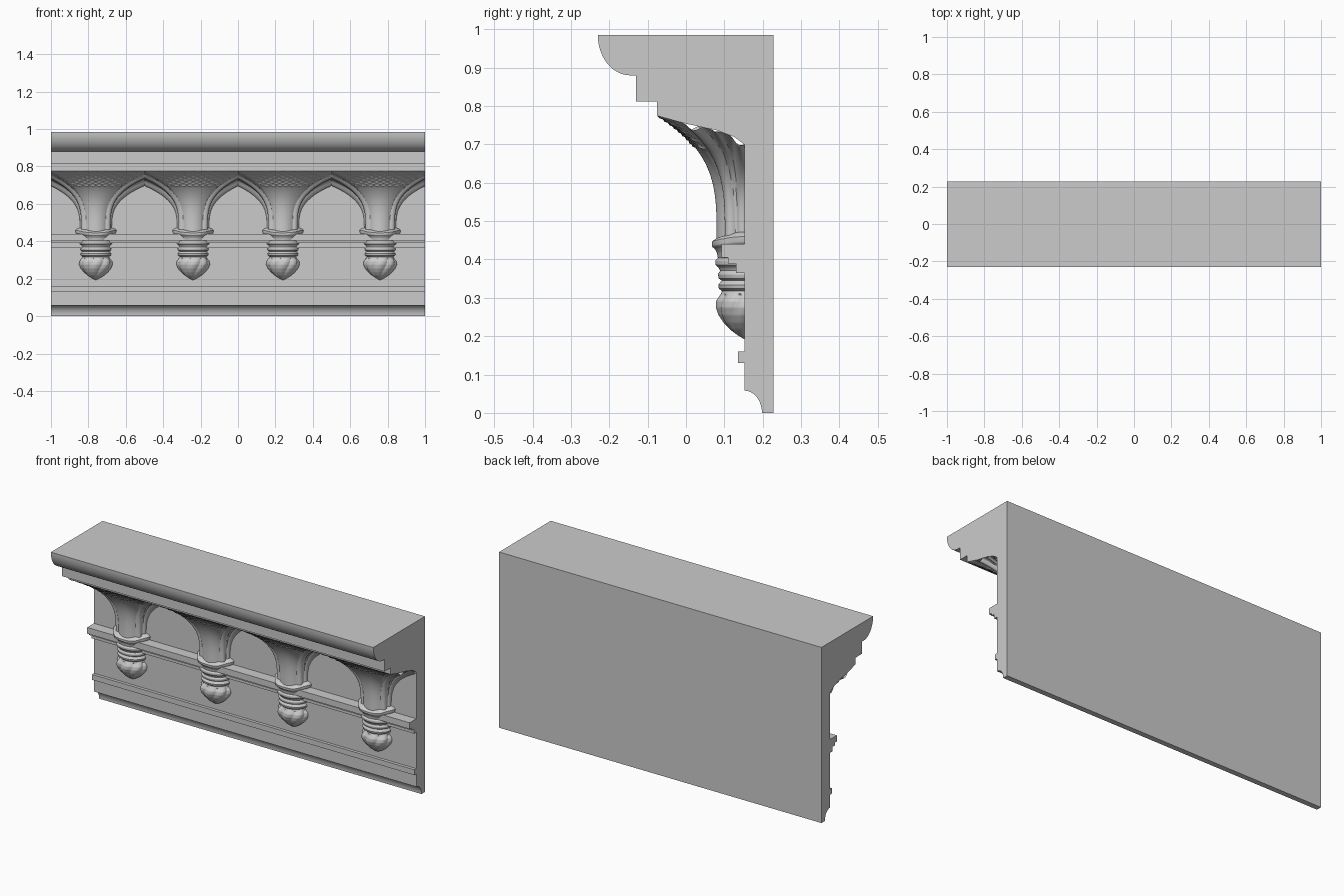
import bpy, bmesh
from math import sin, cos, pi, radians, atan2, hypot

if "Cube" in bpy.data.objects:
    bpy.data.objects.remove(bpy.data.objects["Cube"])

WALL = 0.152          # y of the wall face
LIP = -0.075          # y of the front edge of the vault
# Vault ridge line (y, z), from wall to front
RIDGE = [(WALL, 0.70), (0.125, 0.72), (0.08, 0.737), (0.0, 0.754), (LIP, 0.775)]


def arc(cy, cz, ry, rz, a0, a1, n=12):
    return [(cy + ry * cos(radians(a0 + (a1 - a0) * i / n)),
             cz + rz * sin(radians(a0 + (a1 - a0) * i / n))) for i in range(n + 1)]


def finish(name, bm):
    me = bpy.data.meshes.new(name)
    bm.to_mesh(me)
    bm.free()
    ob = bpy.data.objects.new(name, me)
    bpy.context.collection.objects.link(ob)
    bpy.context.view_layer.objects.active = ob
    ob.select_set(True)
    bpy.ops.object.shade_smooth_by_angle(angle=radians(40))
    ob.select_set(False)
    return ob


def extrude_profile(name, pts):
    bm = bmesh.new()
    f = bm.faces.new([bm.verts.new((-1, y, z)) for y, z in pts])
    out = bmesh.ops.extrude_face_region(bm, geom=[f])['geom']
    bmesh.ops.translate(bm, verts=[v for v in out if isinstance(v, bmesh.types.BMVert)],
                        vec=(2, 0, 0))
    bmesh.ops.recalc_face_normals(bm, faces=bm.faces)
    return finish(name, bm)


def grid(name, fn, nu, nv):
    bm = bmesh.new()
    g = [[bm.verts.new(fn(i / nu, j / nv)) for j in range(nv + 1)] for i in range(nu + 1)]
    for i in range(nu):
        for j in range(nv):
            bm.faces.new((g[i][j], g[i][j + 1], g[i + 1][j + 1], g[i + 1][j]))
    return finish(name, bm)


def interp(pts, x):
    for (a, fa), (b, fb) in zip(pts, pts[1:]):
        if min(a, b) - 1e-9 <= x <= max(a, b) + 1e-9:
            return fa + (fb - fa) * (x - a) / (b - a)
    return pts[-1][1]


# Moulded backboard with crown, string course and base mouldings
profile = [(0.228, 0.0)]
profile += arc(WALL, 0.0, 0.046, 0.058, 0, 90)
profile += [(WALL, 0.13), (0.135, 0.13), (0.135, 0.16), (WALL, 0.16),
            (WALL, 0.365), (0.13, 0.365), (0.13, 0.39), (0.11, 0.39),
            (0.11, 0.405), (0.092, 0.405), (0.092, 0.44), (WALL, 0.44)]
profile += RIDGE + [(LIP, 0.812), (-0.13, 0.812), (-0.13, 0.88)]
profile += arc(-0.145, 0.985, 0.085, 0.105, 270, 180)
profile += [(0.228, 0.985)]
extrude_profile("cornice_backboard", profile)

# Rib angle, half width and height on each side of a fan
RIBS = [(4, 0.017, 0.013), (17, 0.010, 0.006), (29, 0.019, 0.014)]


def fan(xc, x0, x1):
    def point(u, v):
        t = pi * u
        c, s = cos(t), sin(t)
        half = (x1 - xc) if c > 0 else (xc - x0)
        reach = min(half / max(abs(c), 1e-6), (WALL - LIP) / max(s, 1e-6))
        z0, zend = 0.445, interp(RIDGE, WALL - reach * s)
        r0, h = 0.072, v ** 0.75
        r = r0 + (reach - r0) * h ** 3.5
        z = z0 + (zend - z0) * h
        # push ribs and scales out along the surface normal
        dr, dz = (reach - r0) * 3.5 * h ** 2.5, zend - z0
        n = hypot(dr, dz)
        ta = min(t, pi - t)
        bump = max(hh * max(0, 1 - ((ta - radians(a)) * r / w) ** 2) for a, w, hh in RIBS)
        if ta > radians(38) and 0.76 < h < 0.99:
            bump += 0.005 * abs(sin(13 * t + 0.5 * pi * (int(h * 34) % 2))) * ((h * 34) % 1)
        r, z = r + bump * dz / n, z - bump * dr / n
        return (min(max(xc + r * c, x0), x1), max(WALL - r * s, LIP), z)
    grid("vault_fan", point, 144, 56)


# Pendant outline: (z, radius), bottom to top
CAP = [(0.345, 0.070), (0.350, 0.080), (0.362, 0.083), (0.370, 0.076), (0.378, 0.080),
       (0.386, 0.090), (0.398, 0.091), (0.404, 0.083), (0.418, 0.087), (0.428, 0.095),
       (0.433, 0.104), (0.445, 0.106), (0.452, 0.094), (0.458, 0.060)]
BUD = [(0.193, 0.002), (0.203, 0.022), (0.218, 0.045), (0.235, 0.063), (0.255, 0.078),
       (0.275, 0.086), (0.292, 0.085), (0.308, 0.074), (0.318, 0.070), (0.324, 0.080),
       (0.334, 0.082), (0.342, 0.074), (0.350, 0.068)]


def pendant(xc):
    def ring(pts, v):
        z = pts[0][0] + (pts[-1][0] - pts[0][0]) * v
        return z, interp(pts, z)

    def capital(u, v):
        z, r = ring(CAP, v)
        t = pi * u
        k = max(0, (z - 0.405) / 0.05)          # flared, scalloped lip
        r *= 1 + 0.05 * k * cos(6 * t)
        return (xc + r * cos(t), WALL - 0.83 * r * sin(t), z + 0.018 * k * cos(t) ** 2)

    def bud(u, v):
        z, r = ring(BUD, v)
        t = pi * u
        if z < 0.31:                             # twisted flutes
            r *= 1.0 + 0.10 * (abs(sin(4 * t + 22 * (z - 0.2))) - 0.6)
        return (xc + r * cos(t), WALL - 0.83 * r * sin(t), z)

    grid("pendant_capital", capital, 64, 44)
    grid("pendant_bud", bud, 80, 48)


# Four bays of fan vaulting on hanging pendants
for xc, x0, x1 in ((-0.76, -1, -0.5), (-0.24, -0.5, 0), (0.24, 0, 0.5), (0.76, 0.5, 1)):
    fan(xc, x0, x1)
    pendant(xc)
